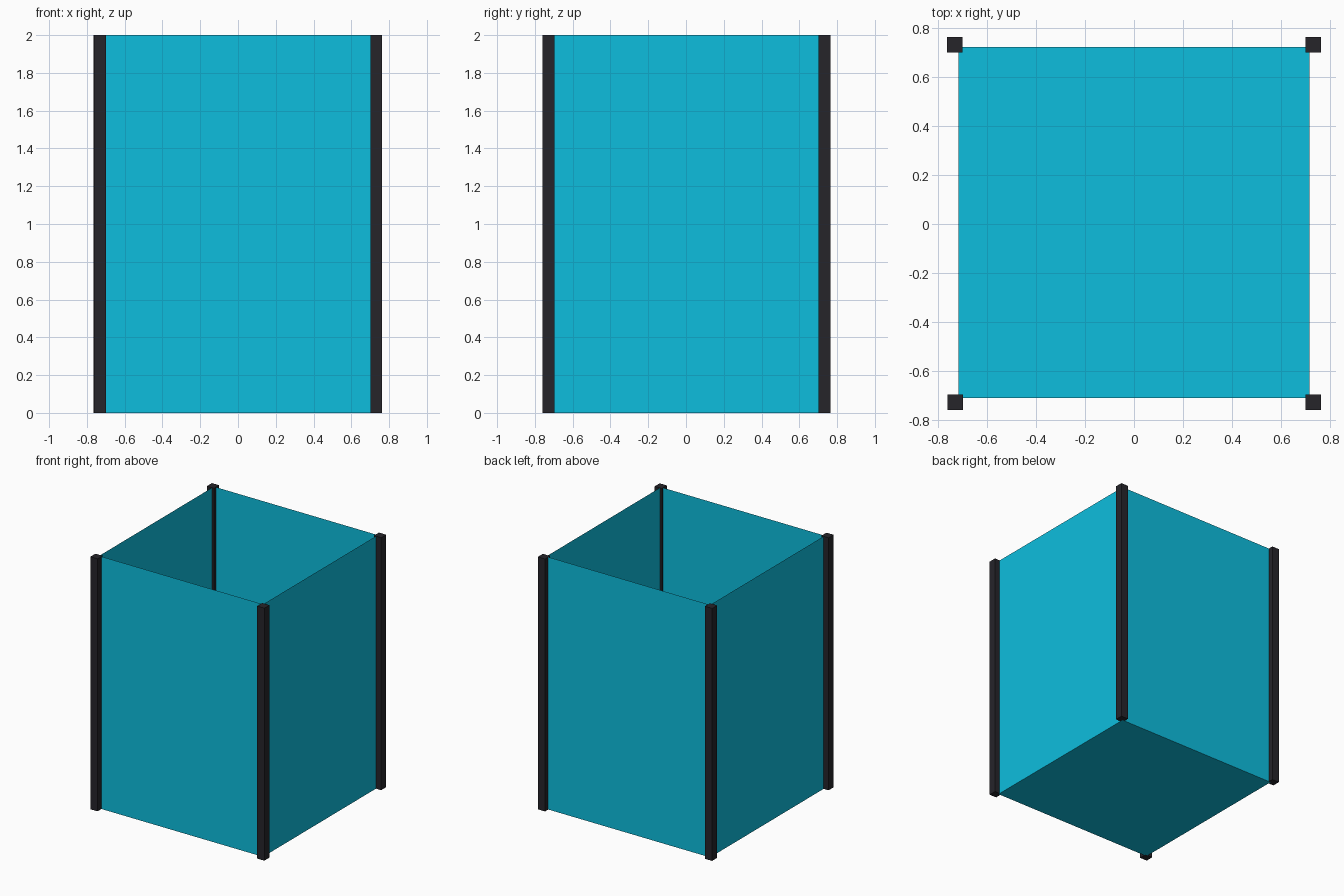
import bpy, bmesh

if "Cube" in bpy.data.objects:
    bpy.data.objects.remove(bpy.data.objects["Cube"])

HEIGHT = 2.0
POST = 0.063           # post width


def material(name, rgb):
    m = bpy.data.materials.new(name)
    m.diffuse_color = (*rgb, 1)
    m.use_nodes = True
    m.node_tree.nodes["Principled BSDF"].inputs["Base Color"].default_value = m.diffuse_color
    return m


def box(name, lo, hi, mat, open_top=False):
    """Axis-aligned box from corner lo to corner hi, optionally without a lid."""
    bm = bmesh.new()
    bmesh.ops.create_cube(bm, size=1)
    for v in bm.verts:
        v.co = [l + (c + 0.5) * (h - l) for c, l, h in zip(v.co, lo, hi)]
    if open_top:
        lid = [f for f in bm.faces if f.normal.z > 0.9]
        bmesh.ops.delete(bm, geom=lid, context='FACES_ONLY')
    me = bpy.data.meshes.new(name)
    bm.to_mesh(me)
    bm.free()
    me.materials.append(mat)
    ob = bpy.data.objects.new(name, me)
    bpy.context.collection.objects.link(ob)
    return ob


cyan = material("cyan_panel", (0.004, 0.515, 0.730))
black = material("black_frame", (0.019, 0.018, 0.023))

# Thin open-topped tub: four walls and a floor
box("panel_tub", (-0.718, -0.712, 0), (0.718, 0.724, HEIGHT), cyan, open_top=True)

# Square corner posts
posts = {
    "front_left_post": (-0.730, -0.729),
    "front_right_post": (0.732, -0.729),
    "back_left_post": (-0.733, 0.733),
    "back_right_post": (0.732, 0.733),
}
for name, (x, y) in posts.items():
    h = POST / 2
    box(name, (x - h, y - h, 0), (x + h, y + h, HEIGHT), black)
